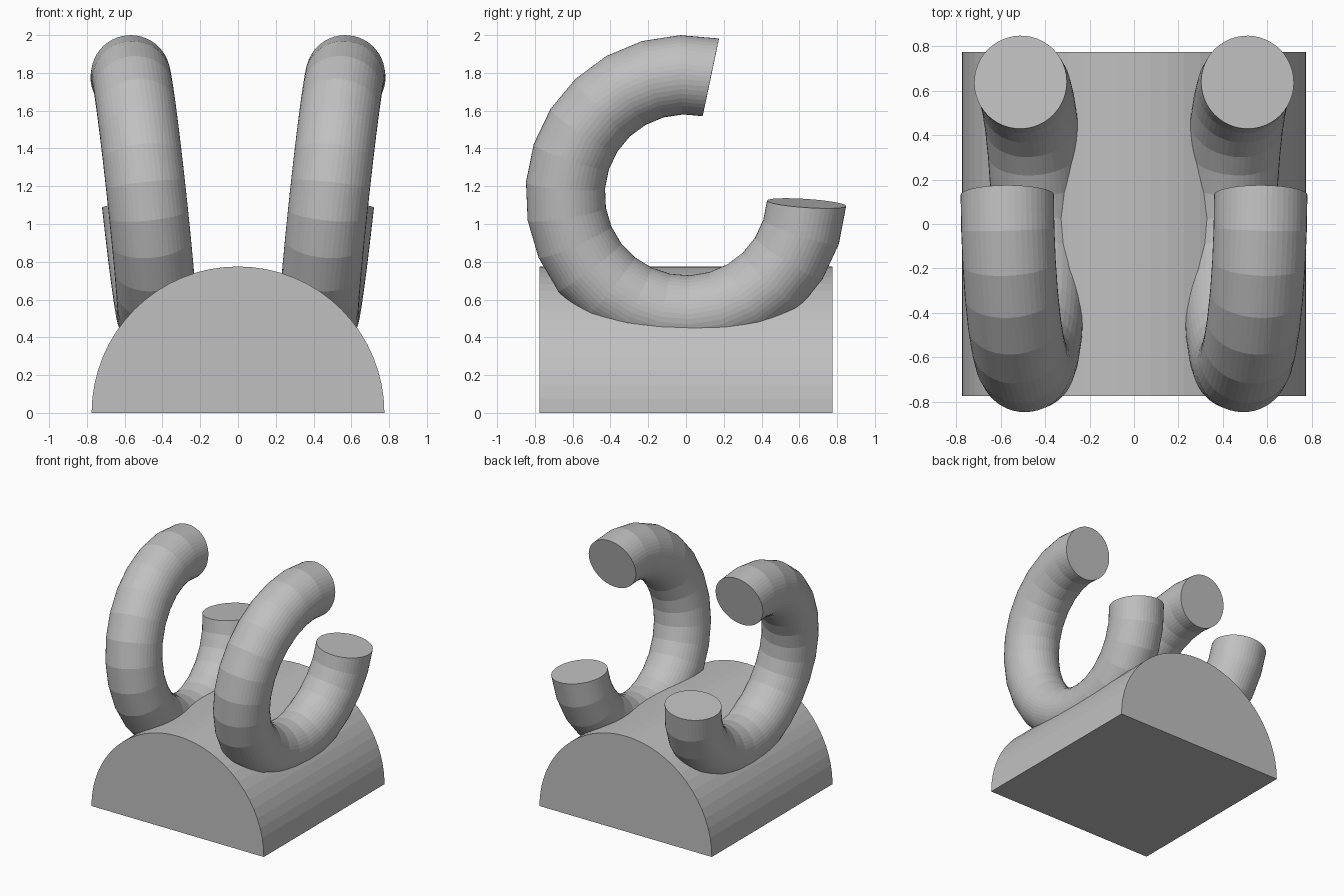
import bpy, bmesh
from math import radians, pi, sin, cos
from mathutils import Matrix, Vector

if "Cube" in bpy.data.objects:
    bpy.data.objects.remove(bpy.data.objects["Cube"])

GREY = (0.53, 0.53, 0.53, 1)
mat = bpy.data.materials.new("plain_grey")
mat.use_nodes = True
mat.diffuse_color = GREY
mat.node_tree.nodes["Principled BSDF"].inputs["Base Color"].default_value = GREY


def finish(bm, name):
    bmesh.ops.recalc_face_normals(bm, faces=bm.faces)
    mesh = bpy.data.meshes.new(name)
    bm.to_mesh(mesh)
    bm.free()
    mesh.materials.append(mat)
    obj = bpy.data.objects.new(name, mesh)
    bpy.context.collection.objects.link(obj)
    return obj


def half_round_base(radius, length, steps=32):
    # semicircle profile pushed along y
    bm = bmesh.new()
    profile = [bm.verts.new((radius * cos(pi * i / steps), -length / 2,
                             radius * sin(pi * i / steps))) for i in range(steps + 1)]
    face = bm.faces.new(profile)
    out = bmesh.ops.extrude_face_region(bm, geom=[face], use_keep_orig=True)
    moved = [v for v in out["geom"] if isinstance(v, bmesh.types.BMVert)]
    bmesh.ops.translate(bm, verts=moved, vec=(0, length, 0))
    return finish(bm, "half_round_base")


def hook(name, side):
    # open ring: a circle spun about x, from the upper end round the front to the lower end
    ring, tube, start, end = 0.64, 0.21, 78, 356
    bm = bmesh.new()
    bmesh.ops.create_circle(bm, segments=48, radius=tube,
                            matrix=Matrix.Translation((0, ring, 0)))
    bmesh.ops.rotate(bm, verts=bm.verts, cent=(0, 0, 0),
                     matrix=Matrix.Rotation(radians(start), 3, "X"))
    bmesh.ops.spin(bm, geom=bm.verts[:] + bm.edges[:], cent=(0, 0, 0), axis=(1, 0, 0),
                   angle=radians(end - start), steps=20, use_duplicate=False)
    bmesh.ops.holes_fill(bm, edges=[e for e in bm.edges if e.is_boundary], sides=0)
    # lean outward at the top and toe in slightly at the front
    pose = Matrix.Rotation(-side * 0.025, 4, "Z") @ Matrix.Rotation(side * 0.108, 4, "Y")
    bm.transform(Matrix.Translation(Vector((side * 0.5, 0, 1.154))) @ pose)
    return finish(bm, name)


half_round_base(0.775, 1.55)
hook("left_hook", 1)
hook("right_hook", -1)
